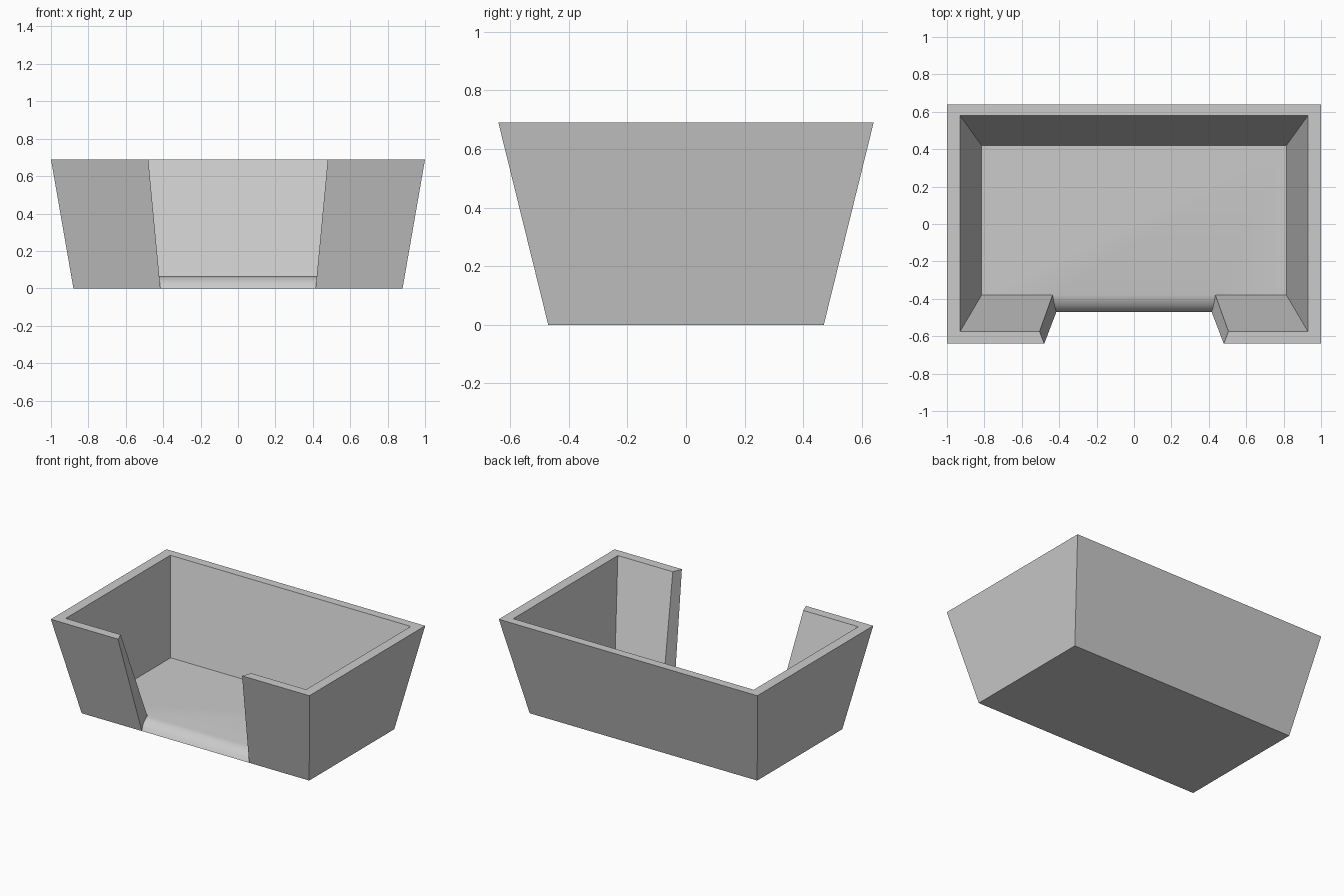
import bpy, bmesh, math
from mathutils import Vector

if "Cube" in bpy.data.objects:
    bpy.data.objects.remove(bpy.data.objects["Cube"])

FLOOR, TOP = 0.065, 0.69


def mirrored(half):
    """Right half of an outline, completed with its mirrored left half."""
    return half + [(-x, y) for x, y in reversed(half)]


bm = bmesh.new()


def loop(half, z):
    return [bm.verts.new((x, y, z)) for x, y in mirrored(half)]


# Open outlines, running from the right side of the gap round to the left
outer_low = loop([(0.415, -0.47), (0.88, -0.47), (0.88, 0.47)], 0)
outer_top = loop([(0.48, -0.64), (1.0, -0.64), (1.0, 0.64)], TOP)
inner_low = loop([(0.435, -0.38), (0.815, -0.38), (0.815, 0.42)], FLOOR)
inner_top = loop([(0.505, -0.575), (0.93, -0.575), (0.93, 0.58)], TOP)

# Outer walls, rim and inner walls
for a, b in ((outer_low, outer_top), (outer_top, inner_top), (inner_top, inner_low)):
    for i in range(5):
        bm.faces.new((a[i], a[i + 1], b[i + 1], b[i]))

# Floor and underside
bm.faces.new(inner_low)
bm.faces.new(outer_low[::-1])


# Gently rounded doorway ramp
def ramp_edge(i):
    a, b = inner_low[i].co, outer_low[i].co
    mid = []
    for k in (1, 2, 3):
        t = k / 4
        bulge = 0.01 * math.sin(math.pi * t)
        mid.append(bm.verts.new(a.lerp(b, t) + Vector((0, -bulge, bulge))))
    return [inner_low[i]] + mid + [outer_low[i]]


right, left = ramp_edge(0), ramp_edge(-1)
for k in range(4):
    bm.faces.new((right[k], left[k], left[k + 1], right[k + 1]))

# Sloping cut ends of the front wall
for edge, i in ((right, 0), (left, -1)):
    bm.faces.new(edge + [outer_top[i], inner_top[i]])

bmesh.ops.recalc_face_normals(bm, faces=bm.faces)
mesh = bpy.data.meshes.new("open_front_bin")
bm.to_mesh(mesh)
bm.free()
bin_obj = bpy.data.objects.new("open_front_bin", mesh)
bpy.context.collection.objects.link(bin_obj)
bpy.context.view_layer.objects.active = bin_obj
bin_obj.select_set(True)
bpy.ops.object.shade_smooth_by_angle(angle=math.radians(25))
